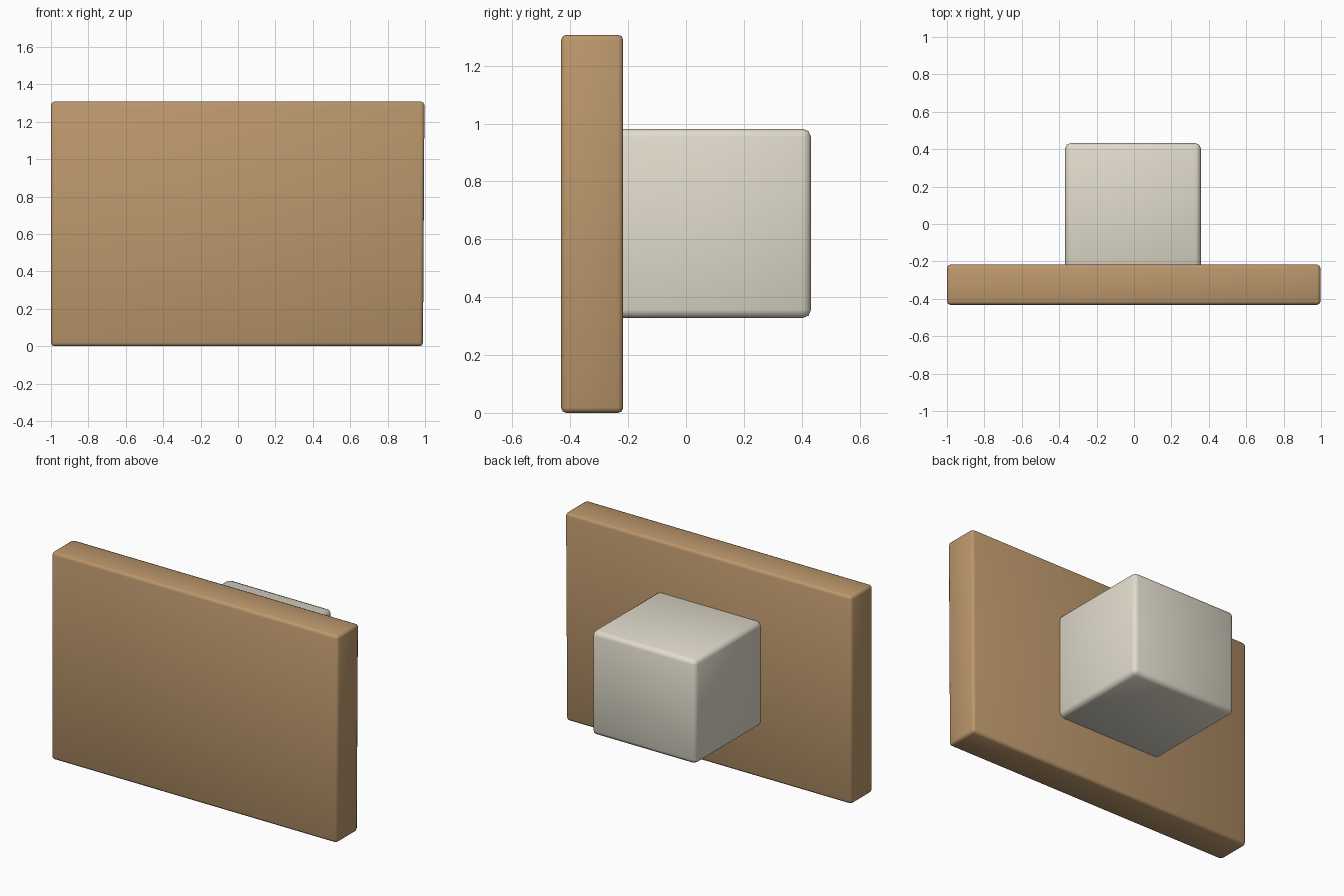
import bpy

if "Cube" in bpy.data.objects:
    bpy.data.objects.remove(bpy.data.objects["Cube"])


def material(name, color):
    mat = bpy.data.materials.new(name)
    mat.diffuse_color = color
    mat.use_nodes = True
    mat.node_tree.nodes["Principled BSDF"].inputs["Base Color"].default_value = mat.diffuse_color
    return mat


def rounded_box(name, lo, hi, bevel, mat):
    centre = [(a + b) / 2 for a, b in zip(lo, hi)]
    bpy.ops.mesh.primitive_cube_add(size=1, location=centre)
    obj = bpy.context.object
    obj.name = name
    obj.scale = [b - a for a, b in zip(lo, hi)]
    bpy.ops.object.transform_apply(location=False, rotation=False, scale=True)
    mod = obj.modifiers.new("Rounded edges", "BEVEL")
    mod.width = bevel
    mod.segments = 2
    obj.data.materials.append(mat)
    bpy.ops.object.shade_smooth()
    return obj


wood = material("wood", (0.50, 0.31, 0.15, 1))
cream = material("cream", (0.75, 0.71, 0.60, 1))

# Upright wooden plate at the front
plate = rounded_box("plate", (-1.0, -0.432, 0.0), (0.997, -0.217, 1.307), 0.018, wood)
# Lower right edge leans in very slightly
for v in plate.data.vertices:
    if v.co.x > 0 and v.co.z < 0:
        v.co.x -= 0.008

# Mounting block, seated slightly into the back of the plate
rounded_box("mounting_block", (-0.368, -0.26, 0.328), (0.357, 0.432, 0.982), 0.028, cream)
